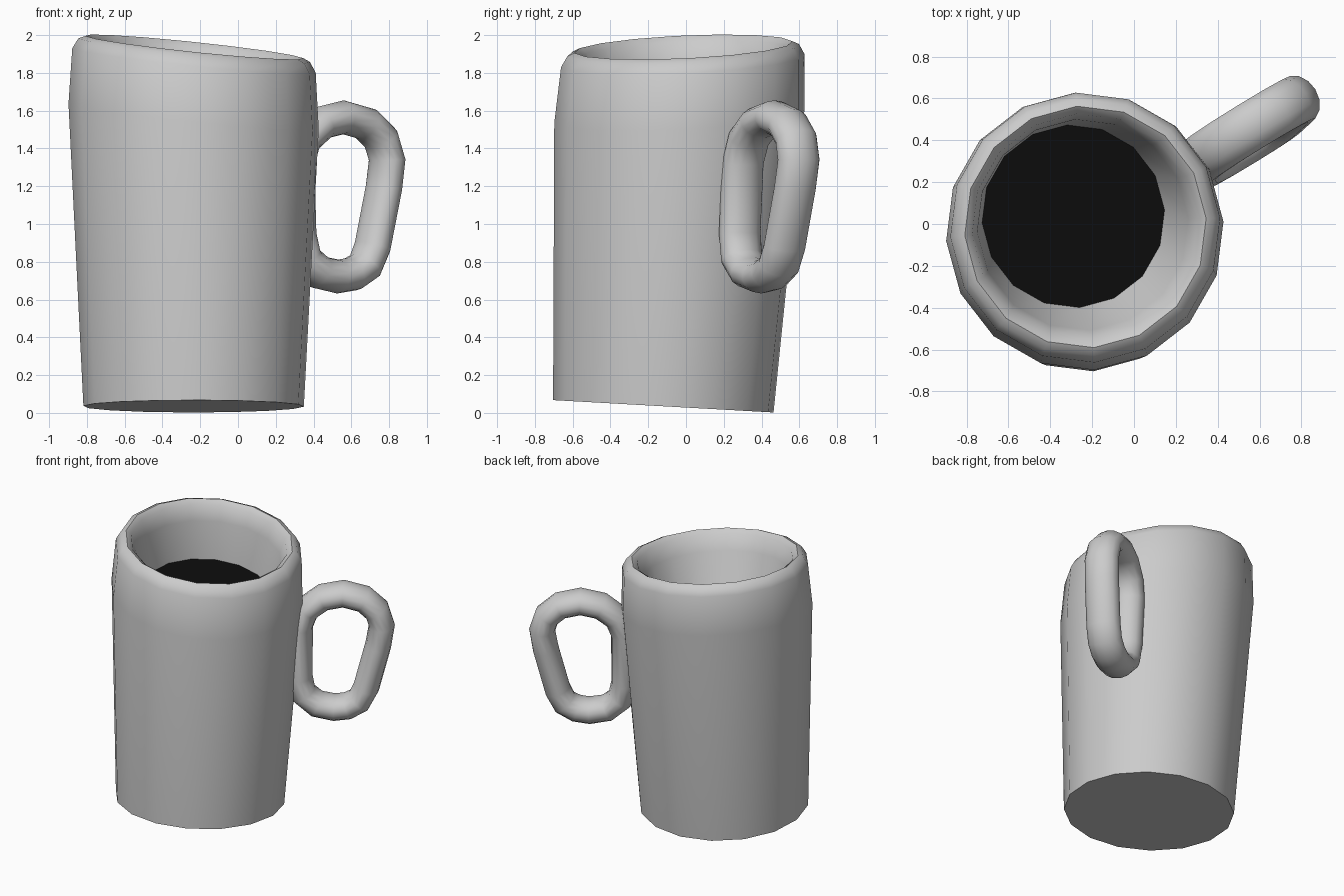
import bpy, bmesh
from math import sin, cos, radians, pi, hypot

if "Cube" in bpy.data.objects:
    bpy.data.objects.remove(bpy.data.objects["Cube"])

SIDES = 16


def finish(bm, name, angle, material=None):
    bmesh.ops.recalc_face_normals(bm, faces=bm.faces)
    mesh = bpy.data.meshes.new(name)
    bm.to_mesh(mesh)
    bm.free()
    ob = bpy.data.objects.new(name, mesh)
    bpy.context.collection.objects.link(ob)
    if material:
        mesh.materials.append(material)
    bpy.ops.object.select_all(action='DESELECT')
    ob.select_set(True)
    bpy.context.view_layer.objects.active = ob
    bpy.ops.object.shade_smooth_by_angle(angle=radians(angle))
    return ob


def ring(bm, cx, cy, cz, r, sx, sy):
    """Tilted 16-sided ring: z slopes by sx, sy away from its centre."""
    verts = []
    for i in range(SIDES):
        a = 2 * pi * i / SIDES + radians(4)
        dx, dy = r * cos(a), r * sin(a)
        verts.append(bm.verts.new((cx + dx, cy + dy, cz + sx * dx + sy * dy)))
    return verts


def bridge(bm, a, b):
    n = len(a)
    for i in range(n):
        j = (i + 1) % n
        bm.faces.new((a[i], a[j], b[j], b[i]))


# Cup: leaning wall, slanted rounded rim, inner wall down to the drink
SLOPE = (-0.105, 0.046)
LIQUID = (-0.29, 0.037, 1.52, 0.437) + SLOPE
profile = [
    (-0.235, -0.12, 0.035, 0.585, 0, -0.056),
    (-0.235, -0.035, 1.57, 0.664) + SLOPE,
    (-0.233, -0.017, 1.865, 0.646) + SLOPE,
    (-0.232, -0.015, 1.920, 0.615) + SLOPE,
    (-0.232, -0.014, 1.937, 0.578) + SLOPE,
    (-0.235, -0.012, 1.910, 0.540) + SLOPE,
    (-0.245, -0.004, 1.800, 0.505) + SLOPE,
    LIQUID,
]
bm = bmesh.new()
rings = [ring(bm, *p) for p in profile]
for lo, hi in zip(rings, rings[1:]):
    bridge(bm, lo, hi)
bm.faces.new(rings[0][::-1])
# temporary cap so normals are consistent, removed under the drink
cap = bm.faces.new(rings[-1])
bmesh.ops.recalc_face_normals(bm, faces=bm.faces)
bmesh.ops.delete(bm, geom=[cap], context='FACES_ONLY')
mesh_faces = bm.faces[:]
cup = finish(bm, "cup", 50)

# Drink surface
black = bpy.data.materials.new("dark_drink")
black.diffuse_color = (0.004, 0.004, 0.004, 1)
black.use_nodes = True
black.node_tree.nodes["Principled BSDF"].inputs["Base Color"].default_value = black.diffuse_color
bm = bmesh.new()
top = bm.faces.new(ring(bm, *LIQUID))
drink = finish(bm, "drink", 30, black)

# Handle: closed oval loop with a flattened tube section, (outward, height)
path = [(0.42, 1.32), (0.47, 1.45), (0.58, 1.535), (0.72, 1.565),
        (0.86, 1.53), (0.95, 1.45), (0.985, 1.34), (0.96, 1.19),
        (0.88, 0.88), (0.83, 0.78), (0.75, 0.735), (0.66, 0.722),
        (0.54, 0.745), (0.45, 0.82), (0.42, 0.95)]
DIR = radians(31.5)
ux, uy = cos(DIR), sin(DIR)
bm = bmesh.new()
loops = []
for i, (u, z) in enumerate(path):
    pu, pz = path[i - 1]
    nu, nz = path[(i + 1) % len(path)]
    length = hypot(nu - pu, nz - pz)
    ou, oz = -(nz - pz) / length, (nu - pu) / length
    side = 0.065 + 0.05 * (z - 0.72)
    loop = []
    for k in range(14):
        a = 2 * pi * k / 14
        d, n = 0.09 * cos(a), side + 0.12 * sin(a)
        uu, zz = u + ou * d, z + oz * d
        loop.append(bm.verts.new((ux * uu - uy * n, uy * uu + ux * n, zz)))
    loops.append(loop)
for i in range(len(loops)):
    bridge(bm, loops[i - 1], loops[i])
handle = finish(bm, "handle", 70)
